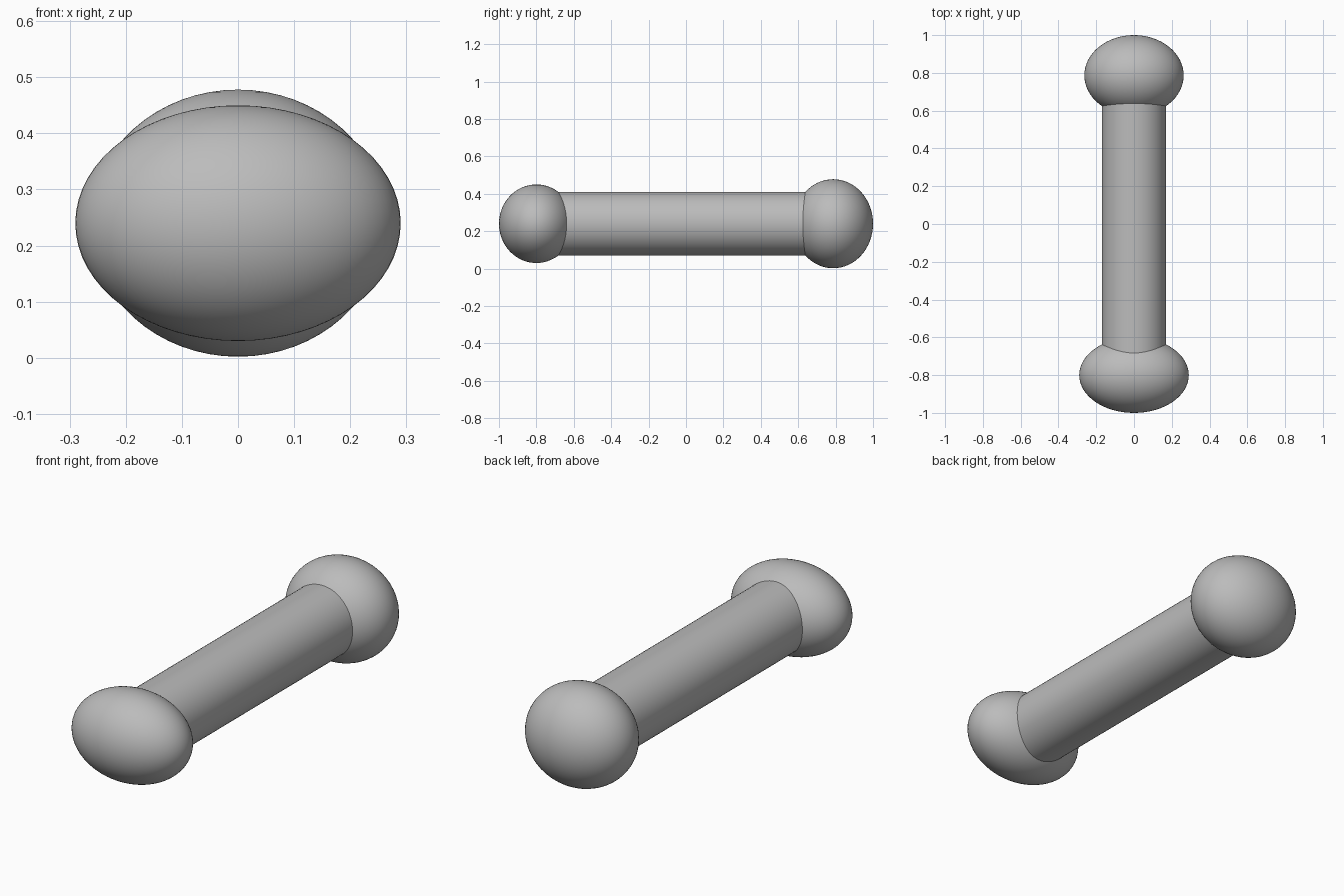
import bpy
import math

# Remove the default cube
cube = bpy.data.objects.get("Cube")
if cube:
    bpy.data.objects.remove(cube, do_unlink=True)

GREY = (0.5, 0.5, 0.5, 1.0)
AXIS_HEIGHT = 0.24

grey = bpy.data.materials.new("plain_grey")
grey.use_nodes = True
grey.diffuse_color = GREY
grey.node_tree.nodes["Principled BSDF"].inputs["Base Color"].default_value = GREY


def finish(name):
    """Name, colour and smooth the active object."""
    obj = bpy.context.object
    obj.name = name
    obj.data.materials.append(grey)
    bpy.ops.object.transform_apply(location=False, rotation=True, scale=True)
    bpy.ops.object.shade_smooth_by_angle(angle=math.radians(40))
    return obj


def knob(name, y, radii):
    """Ellipsoid end with its poles along the shaft."""
    bpy.ops.mesh.primitive_uv_sphere_add(
        segments=64, ring_count=32, radius=1, location=(0, y, AXIS_HEIGHT))
    bpy.context.object.scale = radii
    return finish(name)


# Round shaft running front to back, ends buried in the knobs
bpy.ops.mesh.primitive_cylinder_add(
    vertices=64, radius=0.17, depth=1.58,
    location=(0, 0, AXIS_HEIGHT), rotation=(math.pi / 2, 0, 0))
finish("shaft")

# Wide flattened front knob and rounder back knob
knob("front_knob", -0.8, (0.29, 0.2, 0.21))
knob("back_knob", 0.787, (0.263, 0.213, 0.238))
